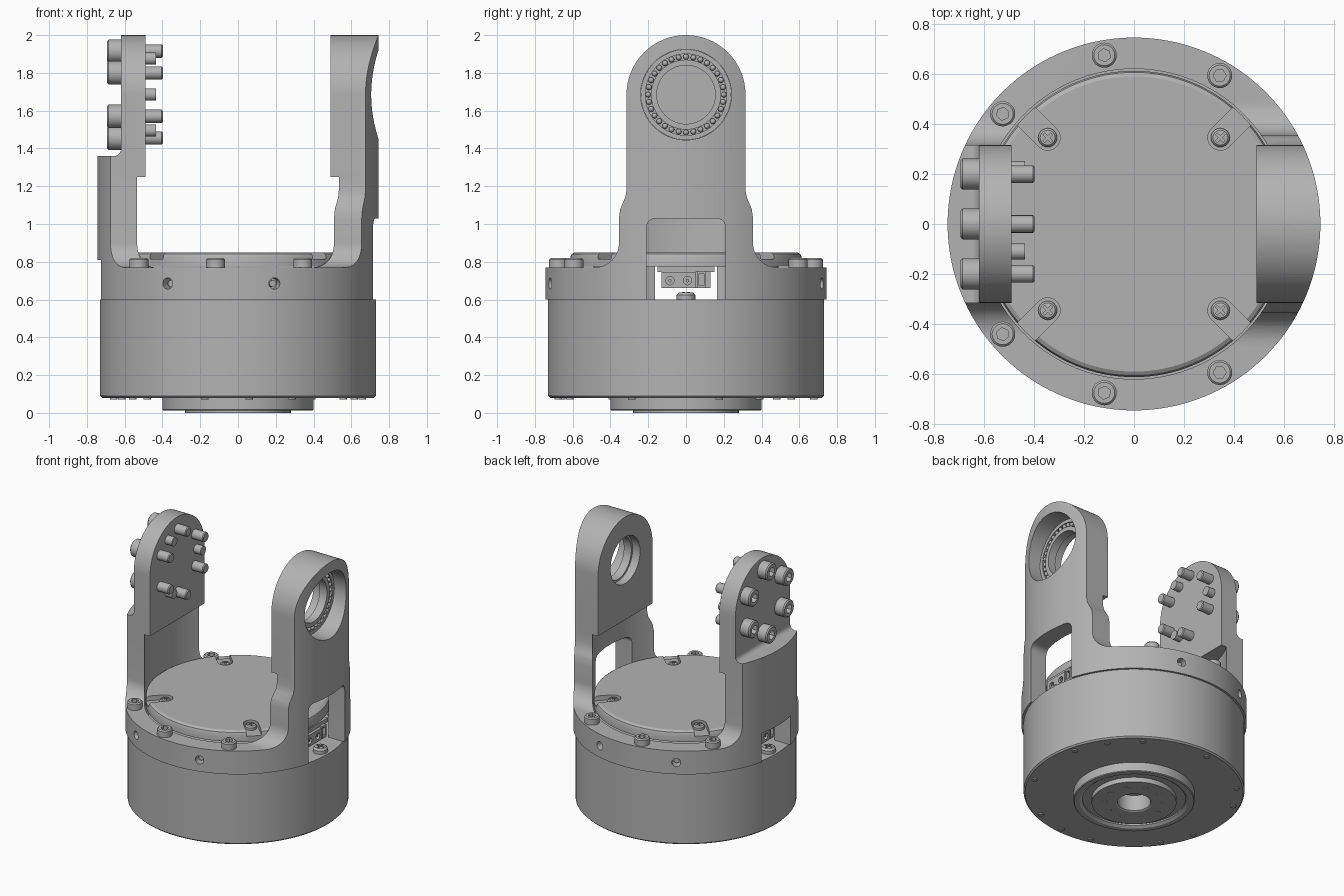
import bpy, bmesh
from math import sin, cos, pi, radians
from mathutils import Matrix, Vector

if "Cube" in bpy.data.objects:
    bpy.data.objects.remove(bpy.data.objects["Cube"])

GREY = (0.45, 0.45, 0.45, 1)
metal = bpy.data.materials.new("machined grey")
metal.use_nodes = True
metal.diffuse_color = GREY
metal.node_tree.nodes["Principled BSDF"].inputs["Base Color"].default_value = GREY
parts = []
TO_X = Matrix.Rotation(pi / 2, 4, 'Y')


# --- helpers ---
def finish(name, bm, matrix=Matrix()):
    bmesh.ops.recalc_face_normals(bm, faces=bm.faces)
    mesh = bpy.data.meshes.new(name)
    bm.to_mesh(mesh)
    bm.free()
    mesh.materials.append(metal)
    return place(name, mesh, matrix)


def place(name, mesh, matrix):
    ob = bpy.data.objects.new(name, mesh)
    bpy.context.collection.objects.link(ob)
    ob.matrix_world = matrix
    parts.append(ob)
    return ob


def lathe(name, pts, steps=128, closed=False, matrix=Matrix()):
    bm = bmesh.new()
    vs = [bm.verts.new((r, 0, z)) for r, z in pts]
    loop = vs + vs[:1] if closed else vs
    edges = [bm.edges.new(pair) for pair in zip(loop, loop[1:])]
    bmesh.ops.spin(bm, geom=vs + edges, axis=(0, 0, 1), cent=(0, 0, 0),
                   angle=2 * pi, steps=steps)
    bmesh.ops.remove_doubles(bm, verts=bm.verts, dist=1e-5)
    return finish(name, bm, matrix)


def rod(name, r, z0, z1, matrix=Matrix(), steps=32):
    return lathe(name, [(0, z0), (r, z0), (r, z1), (0, z1)], steps, False, matrix)


def prism(name, pts, x0, x1):
    bm = bmesh.new()
    face = bm.faces.new([bm.verts.new((x0, y, z)) for y, z in pts])
    out = bmesh.ops.extrude_face_region(bm, geom=[face])["geom"]
    bmesh.ops.translate(bm, vec=(x1 - x0, 0, 0),
                        verts=[v for v in out if isinstance(v, bmesh.types.BMVert)])
    return finish(name, bm)


def box(name, lo, hi, matrix=Matrix()):
    bm = bmesh.new()
    bmesh.ops.create_cube(bm, size=1)
    lo, hi = Vector(lo), Vector(hi)
    for v in bm.verts:
        v.co = (lo + hi) / 2 + v.co * (hi - lo)
    return finish(name, bm, matrix)


def combine(ob, tool, op='DIFFERENCE'):
    bpy.context.view_layer.update()
    mod = ob.modifiers.new("cut", 'BOOLEAN')
    mod.operation, mod.object, mod.solver = op, tool, 'EXACT'
    bpy.context.view_layer.objects.active = ob
    bpy.ops.object.modifier_apply(modifier=mod.name)
    parts.remove(tool)
    bpy.data.objects.remove(tool)


def arc(cy, cz, r, a0, a1, n=16):
    return [(cy + r * cos(radians(a0 + (a1 - a0) * i / n)),
             cz + r * sin(radians(a0 + (a1 - a0) * i / n))) for i in range(n + 1)]


def mirrored(half):
    return half + [(-y, z) for y, z in reversed(half) if y > 1e-4]


def at(x, y, z):
    return Matrix.Translation((x, y, z))


def spin_z(degrees):
    return Matrix.Rotation(radians(degrees), 4, 'Z')


# --- base housing with output flange underneath ---
lathe("base_housing", [(0, .12), (.11, .12), (.11, .006), (.12, 0), (.28, 0), (.28, .035),
      (.34, .035), (.34, .025), (.36, .012), (.395, .012), (.4, .017), (.4, .08),
      (.72, .08), (.73, .09), (.73, .6), (0, .6)])
for step in (6, 5, 4, 2, 0, -1, -3, -4, -6, -7, -8, 8):
    rod("base_screw", .02, .072, .083, spin_z(135 - 20 * step) @ at(.68, 0, 0), 16)
for i in range(10):
    rod("flange_screw", .022, -.0, .02, spin_z(36 * i) @ at(.2, 0, -.004 + .004), 16)
    rod("flange_screw_face", .022, .001, .004, spin_z(36 * i) @ at(.2, 0, -.002), 16)

# --- yoke: ring and two arms cut from one tube ---
HUB = 1.685
dome = arc(0, HUB, .315, 0, 90, 24)
right_half = [(.8, .6), (.8, .77)] + arc(.485, .9, .13, 270, 180) + \
    [(.355, 1.03), (.348, 1.08), (.322, 1.14), (.315, 1.18)] + dome
left_half = [(.8, .6), (.8, .77)] + arc(.445, .9, .13, 270, 180) + dome
yoke = prism("yoke", mirrored(right_half), -.05, .8)
combine(yoke, prism("left_blank", mirrored(left_half), -.8, .05), 'UNION')
tube = lathe("tube", [(.62, .6), (.745, .6), (.745, 2.1), (.62, 2.1)], 160, True)
combine(yoke, tube, 'INTERSECT')

# flat inner pads on both arms
pad = mirrored([(.315, 1.25)] + dome)
combine(yoke, prism("right_pad", pad, .49, .64), 'UNION')
combine(yoke, prism("left_pad", pad, -.64, -.49), 'UNION')

# bolt seat on the left arm with a small fillet at its foot
seat = box("seat_cut", (-.9, -.5, 1.36), (-.62, .5, 2.2))
bev = seat.modifiers.new("round", 'BEVEL')
bev.width, bev.segments = .035, 5
bpy.context.view_layer.objects.active = seat
bpy.ops.object.modifier_apply(modifier=bev.name)
combine(yoke, seat)

# cable windows, bearing bore and side holes
window = mirrored([(.21, .5)] + arc(.16, .98, .05, 0, 90, 8))
combine(yoke, prism("window_cut", window, .35, .9))
combine(yoke, box("slot_cut", (-.9, -.165, .5), (-.35, .165, .81)))
combine(yoke, rod("bore_cut", .17, .4, .9, at(0, 0, HUB) @ TO_X, 64))
combine(yoke, rod("counterbore_cut", .24, .55, .9, at(0, 0, HUB) @ TO_X, 64))
for angle in (75, 120, -75, -120):
    combine(yoke, rod("side_hole_cut", .03, .68, .8, spin_z(angle) @ at(0, 0, .685) @ TO_X, 24))
    rod("side_set_screw", .018, .675, .71, spin_z(angle) @ at(0, 0, .685) @ TO_X, 16)

# --- bearing in the right arm ---
lathe("bearing", [(.155, 0), (.239, 0), (.239, .06), (.215, .06), (.215, .03),
      (.185, .03), (.185, .06), (.155, .06)], 64, True, at(.55, 0, HUB) @ TO_X)
bm = bmesh.new()
for i in range(32):
    a = 2 * pi * i / 32
    bmesh.ops.create_uvsphere(bm, u_segments=12, v_segments=8, radius=.015,
                              matrix=at(.2 * cos(a), .2 * sin(a), .05))
finish("bearing_balls", bm, at(.55, 0, HUB) @ TO_X)

# --- top cover with four screw slots ---
cover = lathe("top_cover", [(0, .775), (.612, .775), (.612, .825), (.606, .84),
              (.59, .85), (0, .85)])
for angle in (45, 135, 225, 315):
    turn = spin_z(angle)
    combine(cover, box("slot", (.488, -.05, .815), (.7, .05, .9), turn))
    combine(cover, rod("slot_end", .05, .815, .9, turn @ at(.488, 0, 0)))

# cross-head screws
screw = lathe("cover_screw", [(0, 0), (.038, 0), (.038, .018), (.03, .028), (0, .032)], 24)
for w, d in ((.022, .005), (.005, .022)):
    combine(screw, box("cross", (-w, -d, .018), (w, d, .05)))
screw.matrix_world = spin_z(45) @ at(.488, 0, .815)
for angle in (135, 225, 315):
    place("cover_screw", screw.data, spin_z(angle) @ at(.488, 0, .815))
for side in (-1, 1):
    place("window_screw", screw.data, at(side * .665, 0, .6) @ Matrix.Scale(1.3, 4))


# --- socket head bolts ---
def socket_bolts(name, r, h, matrices):
    bolt = lathe(name, [(0, 0), (r, 0), (r, h - .008), (r - .008, h), (0, h)], 32)
    combine(bolt, rod("hex_socket", r * .52, h * .45, h * 2, steps=6))
    bolt.matrix_world = matrices[0]
    for m in matrices[1:]:
        place(name, bolt.data, m)


socket_bolts("ring_bolt", .05, .05,
             [spin_z(s * a) @ at(.685, 0, .77) for a in (60, 100, 140) for s in (1, -1)])
hexagon = [(.23 * sin(i * pi / 3), HUB + .23 * cos(i * pi / 3)) for i in range(6)]
socket_bolts("arm_bolt", .062, .073,
             [at(-.62, y, z) @ Matrix.Rotation(-pi / 2, 4, 'Y') for y, z in hexagon])

# bolt ends and dowel pins on the inner face of the left arm
for y, z in hexagon:
    lathe("bolt_end", [(0, 0), (.035, 0), (.035, .106), (.029, .112), (0, .112)], 24,
          False, at(-.51, y, z) @ TO_X)
for i in range(3):
    a = i * 2 * pi / 3
    rod("dowel_pin", .032, 0, .075, at(-.51, .22 * cos(a), HUB + .22 * sin(a)) @ TO_X, 24)

# --- cable connectors behind both windows ---
for turn in (Matrix(), spin_z(180)):
    plug = box("connector", (.52, -.13, .66), (.64, .05, .745), turn)
    for y in (-.085, .008):
        combine(plug, rod("socket_cut", .022, .6, .7, turn @ at(0, y, .7) @ TO_X, 20))
        rod("connector_pin", .009, .59, .635, turn @ at(0, y, .7) @ TO_X, 12)
    jack = box("small_connector", (.52, .058, .66), (.64, .106, .75), turn)
    combine(jack, box("jack_cut", (.6, .068, .675), (.7, .096, .735), turn))
    box("connector_board", (.5, -.15, .745), (.62, .15, .775), turn)

# --- shading ---
bpy.ops.object.select_all(action='DESELECT')
for ob in parts:
    ob.select_set(True)
bpy.context.view_layer.objects.active = yoke
bpy.ops.object.shade_smooth_by_angle(angle=radians(30))
